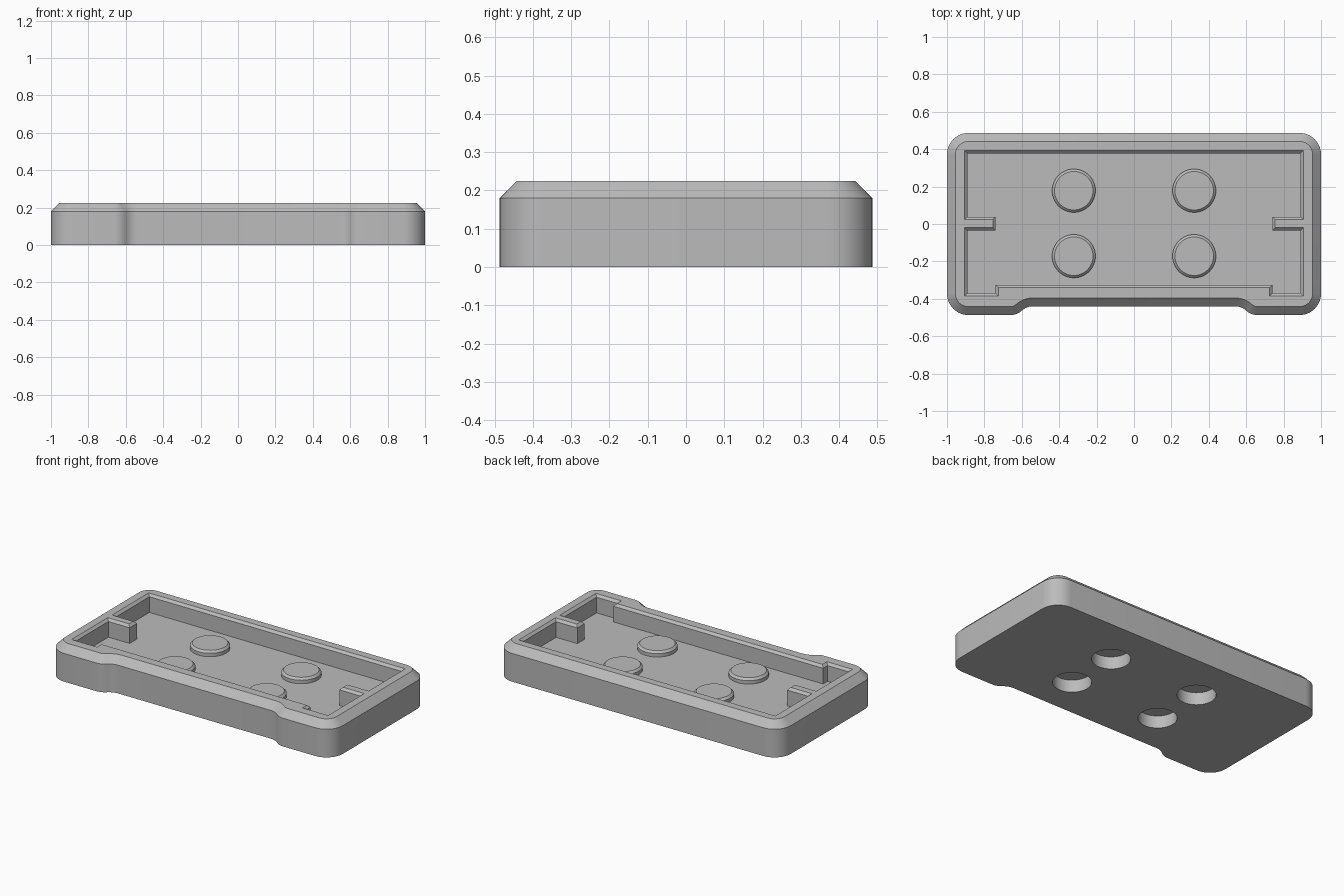
import bpy, bmesh
from math import sin, cos, pi, radians
from mathutils import Vector

cube = bpy.data.objects.get("Cube")
if cube:
    bpy.data.objects.remove(cube, do_unlink=True)

grey = bpy.data.materials.new("plain grey")
grey.use_nodes = True
grey.diffuse_color = (0.5, 0.5, 0.5, 1)
grey.node_tree.nodes["Principled BSDF"].inputs["Base Color"].default_value = (0.5, 0.5, 0.5, 1)

HEIGHT, SHOULDER, FLOOR = 0.225, 0.18, 0.11
BOSS_TOP, HOLE_TOP = 0.145, 0.08


def arc(cx, cy, r, a0, a1, n):
    angles = [radians(a0 + (a1 - a0) * i / n) for i in range(n + 1)]
    return [Vector((cx + r * cos(a), cy + r * sin(a))) for a in angles]


def inset(pts, d):
    """Move a counter-clockwise outline inward by d with mitred corners."""
    out = []
    for i, p in enumerate(pts):
        a = (p - pts[i - 1]).normalized()
        b = (pts((i + 1) % len(pts)) if callable(pts) else pts[(i + 1) % len(pts)]) - p
        b.normalize()
        na, nb = Vector((-a.y, a.x)), Vector((-b.y, b.x))
        out.append(p + (na + nb) * d / (1 + na.dot(nb)))
    return out


def mirrored(half):
    """Close a right-hand half outline (front to back) with its mirror."""
    return half + [Vector((-p.x, p.y)) for p in reversed(half)]


def loft(name, layers):
    """Closed solid through (outline, z) layers."""
    bm = bmesh.new()
    rings = [[bm.verts.new((p.x, p.y, z)) for p in pts] for pts, z in layers]
    for low, high in zip(rings, rings[1:]):
        for i in range(len(low)):
            j = (i + 1) % len(low)
            bm.faces.new((low[i], low[j], high[j], high[i]))
    bm.faces.new(rings[0][::-1])
    bm.faces.new(rings[-1])
    mesh = bpy.data.meshes.new(name)
    bm.to_mesh(mesh)
    bm.free()
    mesh.materials.append(grey)
    obj = bpy.data.objects.new(name, mesh)
    bpy.context.collection.objects.link(obj)
    return obj


def combine(target, tool, operation):
    """Apply a boolean and discard the tool."""
    mod = target.modifiers.new("combine", "BOOLEAN")
    mod.operation, mod.object, mod.solver = operation, tool, "EXACT"
    bpy.context.view_layer.objects.active = target
    bpy.ops.object.modifier_apply(modifier=mod.name)
    bpy.data.objects.remove(tool, do_unlink=True)


# Outer tray: rounded corners, shallow recess in the front, chamfered rim
W, D, R = 1.0, 0.487, 0.115
BEND, SWEEP = 0.088, 42.8
half = arc(0.54, -0.44 - BEND, BEND, 90, 90 - SWEEP, 6)
half += arc(0.66, -D + BEND, BEND, 270 - SWEEP, 270, 6)[1:]
half += arc(W - R, -D + R, R, -90, 0, 10)
half += arc(W - R, D - R, R, 0, 90, 10)
outline = mirrored(half)
tray = loft("tray", [(outline, 0), (outline, SHOULDER),
                     (inset(outline, HEIGHT - SHOULDER), HEIGHT)])

# Pocket: front ledge, corner notches, side posts and a small rim chamfer
half = [Vector(p) for p in (
    (0.74, -0.325), (0.74, -0.37), (0.89, -0.37), (0.89, -0.035),
    (0.74, -0.035), (0.74, 0.038), (0.89, 0.038), (0.89, 0.378))]
pocket = mirrored(half)
EDGE, EXTRA = 0.015, 0.01
combine(tray, loft("pocket_cutter", [
    (pocket, FLOOR), (pocket, HEIGHT - EDGE),
    (inset(pocket, -EDGE - EXTRA), HEIGHT + EXTRA)]), "DIFFERENCE")

# Four round bosses on the floor, each hollow from below
centres = [(x, y) for x in (-0.322, 0.322) for y in (-0.172, 0.178)]
for x, y in centres:
    ring = arc(x, y, 0.116, 0, 360, 48)[:-1]
    combine(tray, loft("boss", [(ring, 0.09), (ring, BOSS_TOP - 0.013),
                                (inset(ring, 0.013), BOSS_TOP)]), "UNION")
for x, y in centres:
    ring = arc(x, y, 0.113, 0, 360, 48)[:-1]
    combine(tray, loft("hole_cutter", [(ring, -0.05), (ring, HOLE_TOP)]), "DIFFERENCE")

# Smooth curved walls, crisp edges
bpy.ops.object.select_all(action="DESELECT")
tray.select_set(True)
bpy.context.view_layer.objects.active = tray
bpy.ops.object.shade_smooth_by_angle(angle=radians(30))
